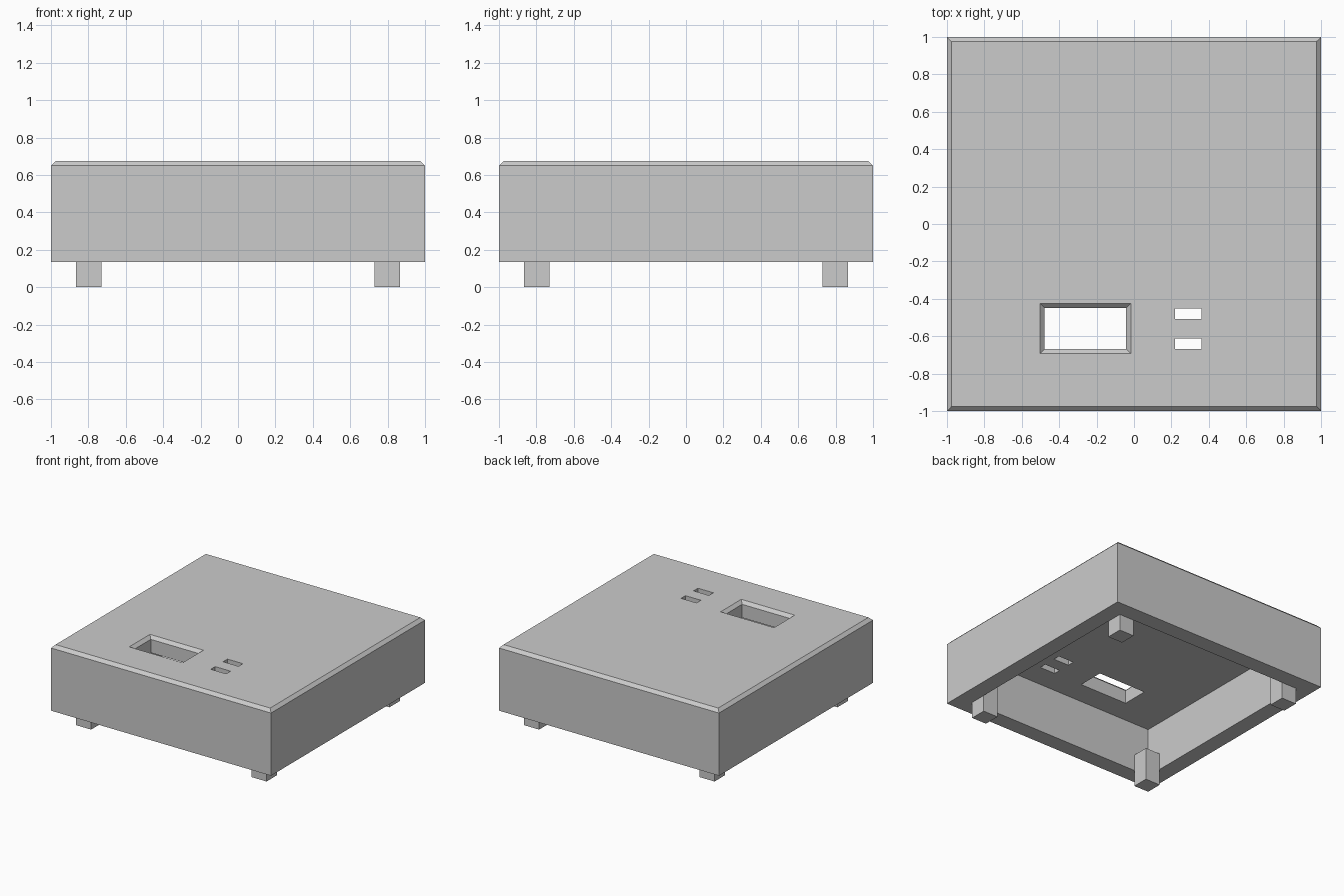
import bpy
import bmesh

cube = bpy.data.objects.get("Cube")
if cube:
    bpy.data.objects.remove(cube, do_unlink=True)

UNIT = 0.135      # wall thickness and foot width
TOP = 5 * UNIT    # overall height
CHAMFER = 0.025

grey = bpy.data.materials.new("plain grey")
grey.use_nodes = True
colour = (0.6, 0.6, 0.6, 1)
grey.diffuse_color = colour
grey.node_tree.nodes["Principled BSDF"].inputs["Base Color"].default_value = colour


def stack(name, centre, size, levels):
    """Closed solid through stacked rectangles; levels are (z, outward growth)."""
    bm = bmesh.new()
    rings = []
    for z, grow in levels:
        hx, hy = size[0] / 2 + grow, size[1] / 2 + grow
        rings.append([bm.verts.new((centre[0] + sx * hx, centre[1] + sy * hy, z))
                      for sx, sy in ((-1, -1), (1, -1), (1, 1), (-1, 1))])
    bm.faces.new(rings[0][::-1])
    bm.faces.new(rings[-1])
    for low, high in zip(rings, rings[1:]):
        for i in range(4):
            j = (i + 1) % 4
            bm.faces.new((low[i], low[j], high[j], high[i]))
    bmesh.ops.recalc_face_normals(bm, faces=bm.faces)
    mesh = bpy.data.meshes.new(name)
    bm.to_mesh(mesh)
    bm.free()
    mesh.materials.append(grey)
    obj = bpy.data.objects.new(name, mesh)
    bpy.context.collection.objects.link(obj)
    return obj


# Box with a chamfered top rim
housing = stack("housing", (0, 0), (2, 2),
                [(UNIT, 0), (TOP - CHAMFER, 0), (TOP, -CHAMFER)])

# Hollow underside, chamfered window and two slots
inner = 2 - 2 * UNIT
through = [(0.45, 0), (TOP + 0.05, 0)]
cutters = [
    stack("cavity_cutter", (0, 0), (inner, inner), [(0, 0), (4 * UNIT, 0)]),
    stack("window_cutter", (-0.26, -0.559), (0.436, 0.219),
          [(0.45, 0), (TOP - CHAMFER, 0), (TOP + 0.01, CHAMFER + 0.01)]),
    stack("upper_slot_cutter", (0.29, -0.479), (0.14, 0.057), through),
    stack("lower_slot_cutter", (0.29, -0.64), (0.14, 0.057), through),
]
for cutter in cutters:
    cutter.hide_render = True
    cut = housing.modifiers.new(cutter.name, 'BOOLEAN')
    cut.operation = 'DIFFERENCE'
    cut.solver = 'EXACT'
    cut.object = cutter

# Bake the cuts and discard the cutters
bpy.context.view_layer.update()
graph = bpy.context.evaluated_depsgraph_get()
finished = bpy.data.meshes.new_from_object(housing.evaluated_get(graph))
housing.modifiers.clear()
housing.data = finished
for cutter in cutters:
    bpy.data.objects.remove(cutter, do_unlink=True)

# Feet standing in the inner corners
offset = 1 - 1.5 * UNIT
for side, sx in (("left", 1), ("right", -1)):
    for end, sy in (("front", -1), ("back", 1)):
        stack(f"{end}_{side}_foot", (sx * offset, sy * offset), (UNIT, UNIT),
              [(0, 0), (2 * UNIT, 0)])
